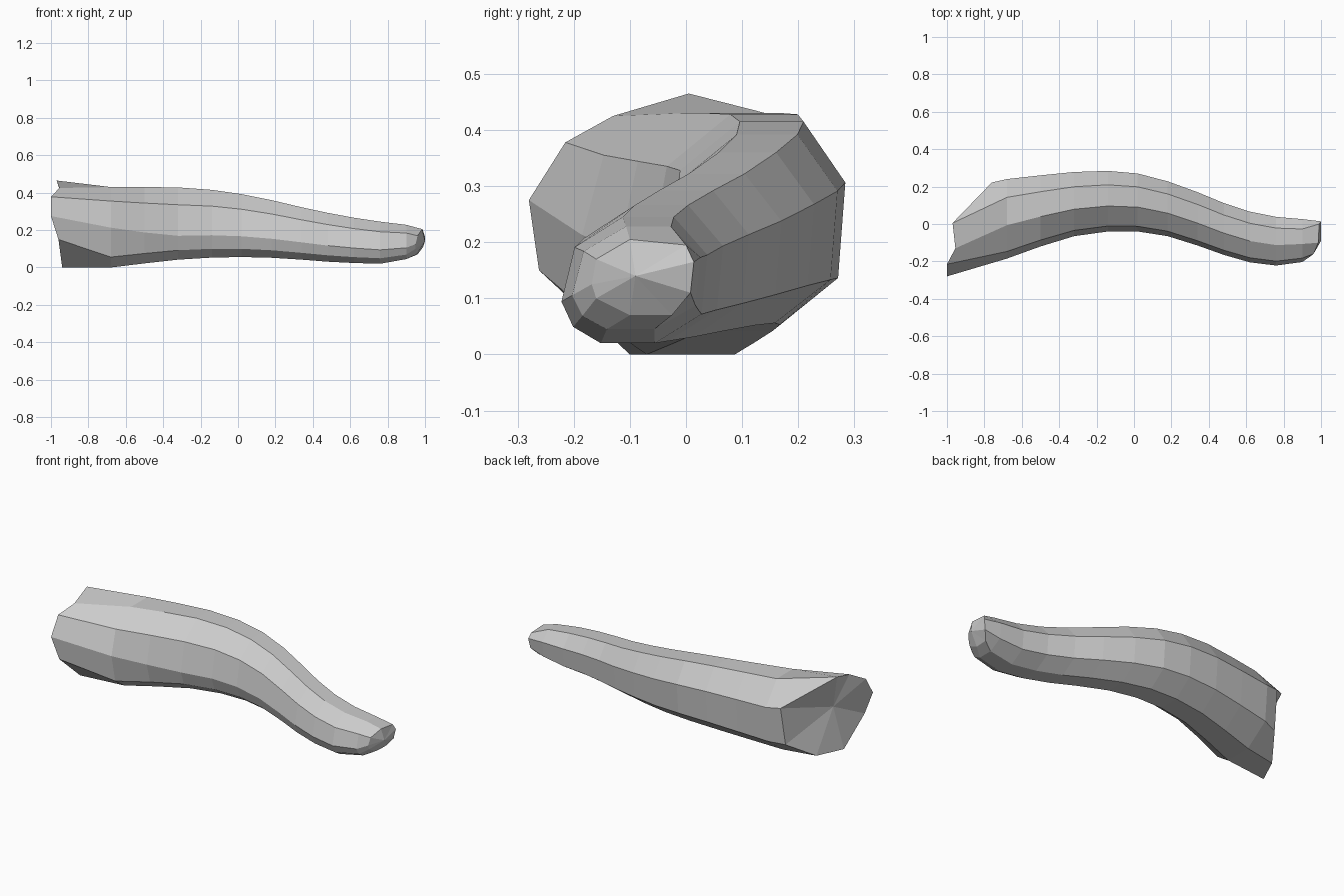
import bpy, bmesh

# Unit cross-section (y across, z up), nine sides
PROFILE = [(.77, 1), (.42, 1), (.09, .76), (0, .33), (.08, .13),
           (.27, 0), (.64, 0), (.96, .23), (1, .7)]
# Body stations: x, front y, back y, bottom z, top z
STATIONS = [(-.68, -.185, .24, .0, .43), (-.5, -.12, .26, .022, .43),
            (-.32, -.065, .278, .042, .428), (-.14, -.04, .284, .053, .415),
            (.02, -.04, .27, .056, .392), (.18, -.065, .228, .052, .36),
            (.34, -.115, .17, .042, .322), (.48, -.165, .112, .031, .292),
            (.62, -.205, .066, .024, .266), (.76, -.222, .038, .02, .245),
            (.9, -.203, .026, .045, .228)]
# Broken, slanted base rim and small blunt tip rim
BASE = [(-.97, .005, .465), (-.955, -.13, .425), (-1, -.215, .378),
        (-1, -.28, .275), (-.96, -.262, .15), (-.94, -.1, 0),
        (-.87, .05, 0), (-.77, .19, .09), (-.76, .222, .31)]
TIP = [(.99, 0, .195), (.985, -.1, .205), (.96, -.16, .17),
       (.95, -.168, .125), (.95, -.16, .1), (.955, -.1, .07),
       (.96, -.025, .07), (.99, .008, .11), (1, .014, .165)]


def section(x, y0, y1, z0, z1):
    lift = max(0, -.35 - x) * .5          # front edges rise toward the base
    ring = []
    for i, (u, v) in enumerate(PROFILE):
        if i in (2, 3):
            v += lift * (.4 if i == 2 else 1)
        ring.append((x, y0 + u * (y1 - y0), z0 + v * (z1 - z0)))
    return ring


bm = bmesh.new()
rings = [[bm.verts.new(p) for p in r]
         for r in [BASE] + [section(*s) for s in STATIONS] + [TIP]]
n = len(PROFILE)

# Faceted skin
for a, b in zip(rings, rings[1:]):
    for i in range(n):
        j = (i + 1) % n
        bm.faces.new((a[i], a[j], b[j], b[i]))

# End caps: dished at the base, slightly domed at the tip
for ring, centre in ((rings[0], (-.9, -.06, .25)), (rings[-1], (1, -.09, .14))):
    c = bm.verts.new(centre)
    for i in range(n):
        bm.faces.new((ring[i], ring[(i + 1) % n], c))

bmesh.ops.recalc_face_normals(bm, faces=bm.faces)
mesh = bpy.data.meshes.new("curved_log")
bm.to_mesh(mesh)
bm.free()
bpy.context.collection.objects.link(bpy.data.objects.new("curved_log", mesh))
